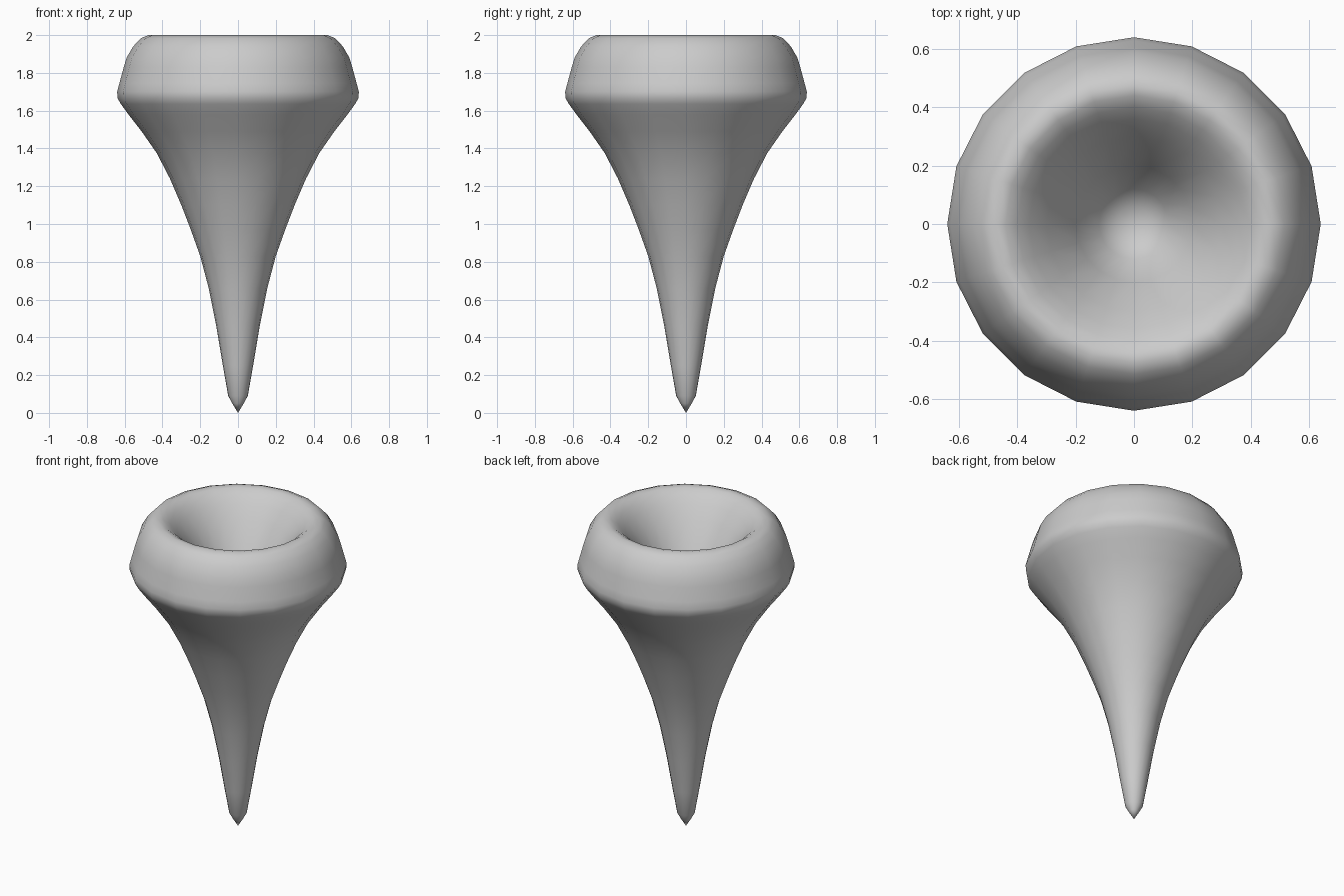
import bpy, bmesh, math

if "Cube" in bpy.data.objects:
    bpy.data.objects.remove(bpy.data.objects["Cube"])

SIDES = 20

# Half profile (radius, height): pointed tip, flared stem, rounded rim, inner bowl
outer = [(0, 0), (0.03, 0.05), (0.052, 0.09), (0.08, 0.25), (0.115, 0.46),
         (0.155, 0.66), (0.20, 0.83), (0.25, 0.97), (0.30, 1.10), (0.36, 1.24),
         (0.43, 1.375), (0.51, 1.49), (0.58, 1.58), (0.62, 1.635),
         (0.637, 1.665), (0.64, 1.70)]
rim = [(0.628, 1.745), (0.605, 1.83), (0.59, 1.88), (0.555, 1.94),
       (0.515, 1.983), (0.475, 2.0)]
bowl = [(0.44, 1.993), (0.40, 1.965), (0.36, 1.925), (0.30, 1.85),
        (0.20, 1.70), (0.12, 1.55), (0.06, 1.51), (0, 1.50)]


def lathe(name, profile):
    bm = bmesh.new()
    rings = []
    for r, z in profile:
        if r == 0:
            rings.append([bm.verts.new((0, 0, z))] * SIDES)
        else:
            rings.append([bm.verts.new((r * math.cos(2 * math.pi * i / SIDES),
                                        r * math.sin(2 * math.pi * i / SIDES), z))
                          for i in range(SIDES)])
    for a, b in zip(rings, rings[1:]):
        for i in range(SIDES):
            j = (i + 1) % SIDES
            quad = list(dict.fromkeys((a[i], a[j], b[j], b[i])))
            bm.faces.new(quad).smooth = True
    bmesh.ops.recalc_face_normals(bm, faces=bm.faces)
    mesh = bpy.data.meshes.new(name)
    bm.to_mesh(mesh)
    bm.free()
    obj = bpy.data.objects.new(name, mesh)
    bpy.context.collection.objects.link(obj)
    return obj


# Flared spike with a hollow top
lathe("flared_tee", outer + rim + bowl)
